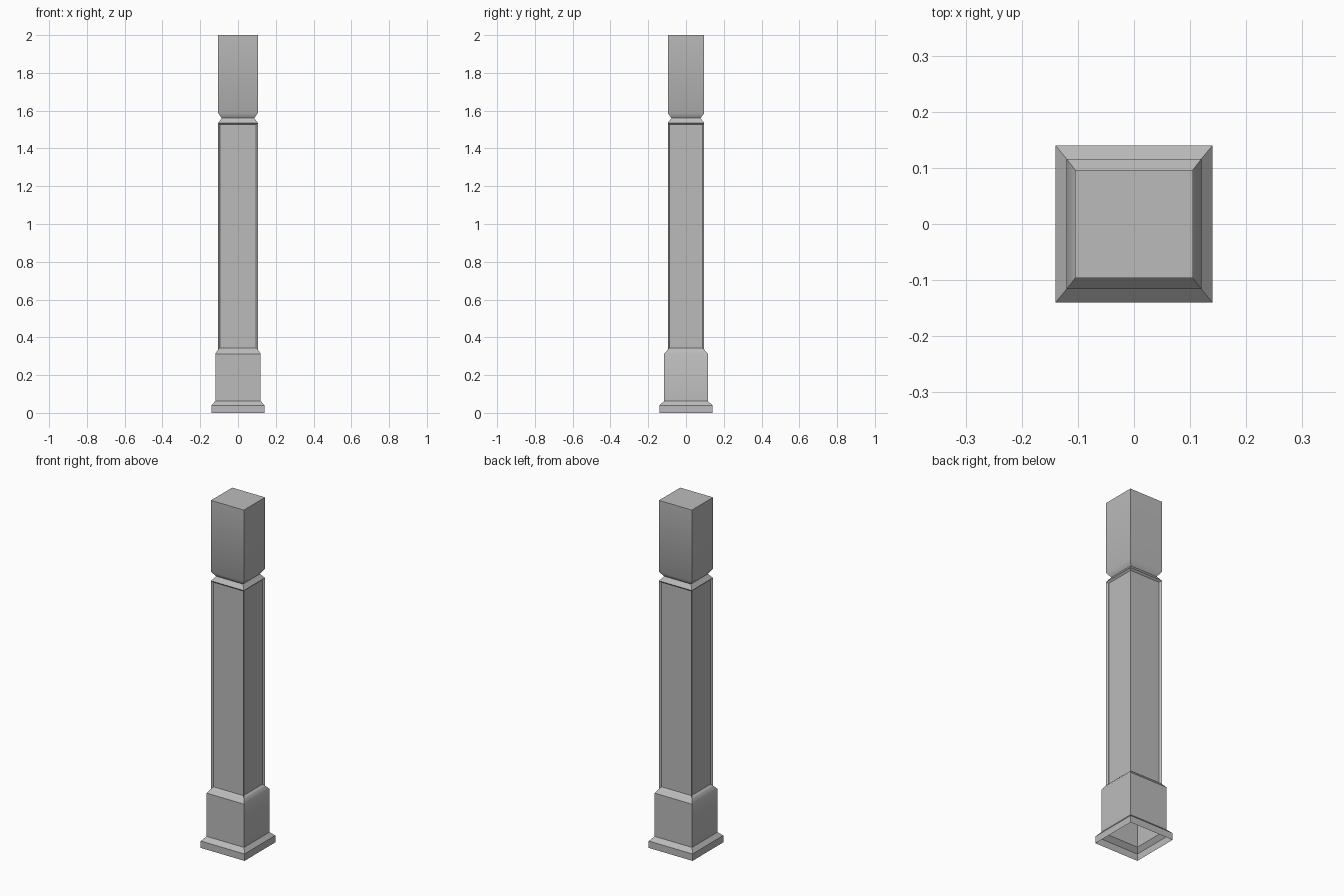
import bpy
import bmesh
import math

cube = bpy.data.objects.get("Cube")
if cube:
    bpy.data.objects.remove(cube, do_unlink=True)

grey = bpy.data.materials.new("plain grey")
grey.use_nodes = True
colour = (0.5, 0.5, 0.5, 1)
grey.diffuse_color = colour
grey.node_tree.nodes["Principled BSDF"].inputs["Base Color"].default_value = colour

# Post sections: half width, half depth, height
sections = [
    (0.14, 0.14, 0), (0.14, 0.14, 0.04),              # plinth
    (0.12, 0.116, 0.063), (0.12, 0.116, 0.313),       # base block
    (0.105, 0.0965, 0.335), (0.105, 0.0965, 1.535),   # shaft
    (0.086, 0.0775, 1.56),                            # neck
    (0.105, 0.0965, 1.587), (0.105, 0.0965, 2),       # head
]
SHAFT = 4

bm = bmesh.new()
rings = [[bm.verts.new((sx * hx, sy * hy, z))
          for sx, sy in ((-1, -1), (1, -1), (1, 1), (-1, 1))]
         for hx, hy, z in sections]

# Skin the sections; the underside stays open
panels = []
for i, (low, high) in enumerate(zip(rings, rings[1:])):
    for k in range(4):
        n = (k + 1) % 4
        face = bm.faces.new((low[k], low[n], high[n], high[k]))
        if i == SHAFT:
            panels.append(face)
bm.faces.new(rings[-1])

# Softly recessed panel on each side of the shaft
bmesh.ops.inset_individual(bm, faces=panels, thickness=0.042)
bmesh.ops.inset_individual(bm, faces=panels, thickness=0.013, depth=-0.01)

mesh = bpy.data.meshes.new("post")
bm.to_mesh(mesh)
bm.free()
mesh.materials.append(grey)
post = bpy.data.objects.new("post", mesh)
bpy.context.collection.objects.link(post)

bpy.context.view_layer.objects.active = post
post.select_set(True)
bpy.ops.object.shade_smooth_by_angle(angle=math.radians(40))
